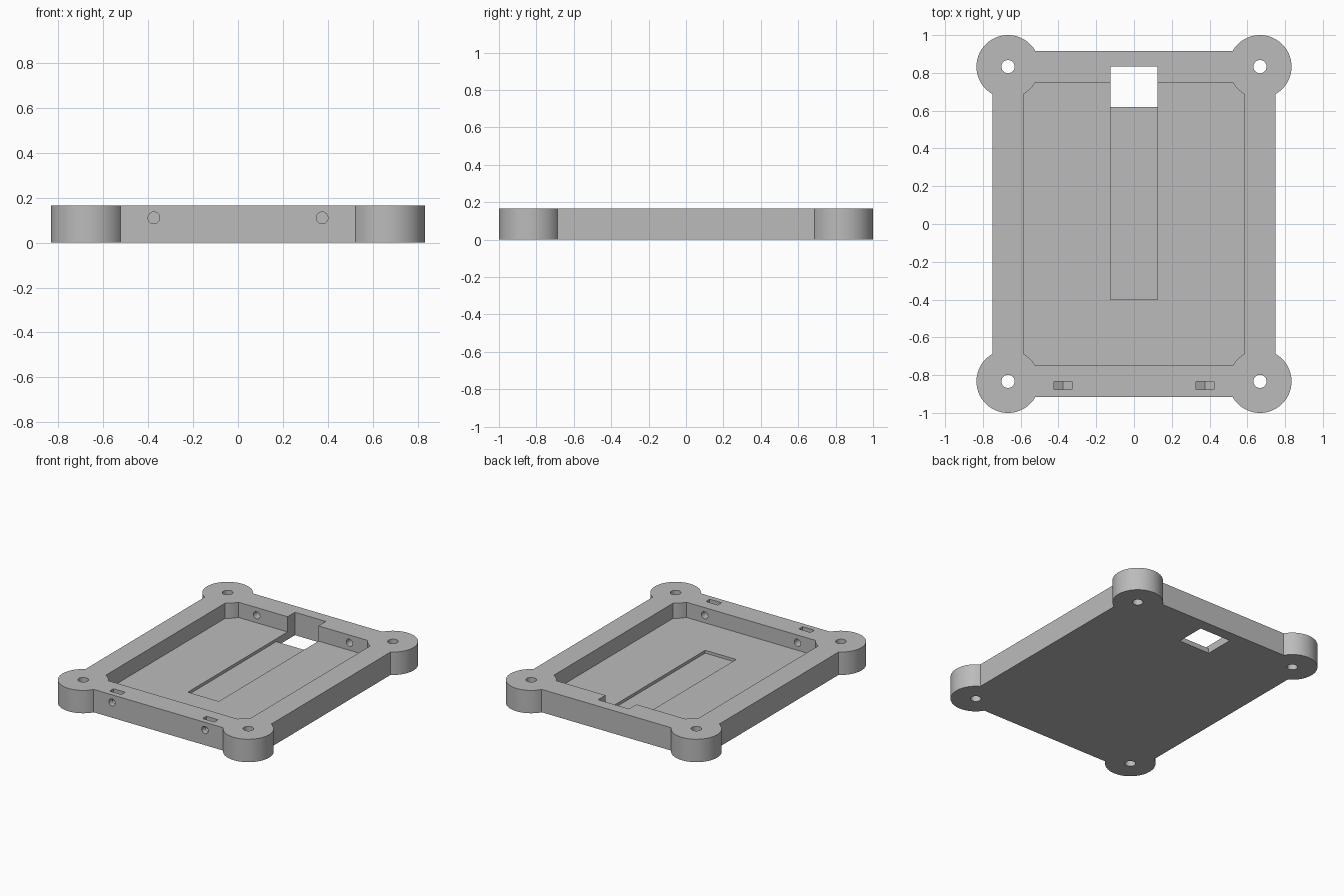
import bpy
import math

if "Cube" in bpy.data.objects:
    bpy.data.objects.remove(bpy.data.objects["Cube"], do_unlink=True)

HEIGHT = 0.167
FLOOR = 0.056
CHANNEL_FLOOR = 0.035
POST_X, POST_Y, POST_R = 0.667, 0.833, 0.167
BOLT_X, BOLT_Z = 0.375, 0.111
ABOVE = HEIGHT + 0.1

grey = bpy.data.materials.new("light grey plastic")
grey.use_nodes = True
colour = (0.5, 0.5, 0.5, 1)
grey.diffuse_color = colour
grey.node_tree.nodes["Principled BSDF"].inputs["Base Color"].default_value = colour


def box(name, low, high):
    centre = [(a + b) / 2 for a, b in zip(low, high)]
    bpy.ops.mesh.primitive_cube_add(size=1, location=centre)
    ob = bpy.context.object
    ob.name = name
    ob.scale = [b - a for a, b in zip(low, high)]
    bpy.ops.object.transform_apply(location=True, rotation=True, scale=True)
    ob.data.materials.append(grey)
    return ob


def cylinder(name, start, length, radius, sides=64, along_y=False, turn=0):
    x, y, z = start
    centre = (x, y + length / 2, z) if along_y else (x, y, z + length / 2)
    tilt = (math.pi / 2, turn, 0) if along_y else (0, 0, 0)
    bpy.ops.mesh.primitive_cylinder_add(
        vertices=sides, radius=radius, depth=length, location=centre, rotation=tilt)
    ob = bpy.context.object
    ob.name = name
    bpy.ops.object.transform_apply(location=True, rotation=True, scale=True)
    ob.data.materials.append(grey)
    return ob


def combine(target, tool, operation="DIFFERENCE"):
    mod = target.modifiers.new("combine", "BOOLEAN")
    mod.operation = operation
    mod.solver = "EXACT"
    mod.object = tool
    bpy.context.view_layer.objects.active = target
    bpy.ops.object.modifier_apply(modifier=mod.name)
    bpy.data.objects.remove(tool, do_unlink=True)


# Open tray
tray = box("tray", (-0.75, -0.917, 0), (0.75, 0.917, HEIGHT))
combine(tray, box("cavity", (-0.585, -0.75, FLOOR), (0.585, 0.75, ABOVE)))

# Round corner posts with screw holes
corners = [(sx * POST_X, sy * POST_Y) for sx in (-1, 1) for sy in (-1, 1)]
for x, y in corners:
    combine(tray, cylinder("post", (x, y, 0), HEIGHT, POST_R, 96), "UNION")
for x, y in corners:
    combine(tray, cylinder("screw_hole", (x, y, -0.1), 0.5, 0.035, 48))

# Shallow floor channel, and a window that also notches the back wall
combine(tray, box("channel", (-0.125, -0.4, CHANNEL_FLOOR), (0.125, 0.7, ABOVE)))
combine(tray, box("window", (-0.125, 0.62, -0.1), (0.125, 0.835, ABOVE)))

# Bolt holes through the front wall, blind in the back wall, with nut traps
NUT_R = 0.055
half = NUT_R * math.cos(math.pi / 6)
for x in (-BOLT_X, BOLT_X):
    combine(tray, cylinder("front_bolt_hole", (x, -1, BOLT_Z), 0.3, 0.026, 32, True))
    combine(tray, cylinder("back_bolt_hole", (x, 0.7, BOLT_Z), 0.133, 0.026, 32, True))
    trap = cylinder("nut_trap", (x, -0.877, BOLT_Z), 0.044, NUT_R, 6, True)
    combine(trap, box("nut_slot", (x - half, -0.877, BOLT_Z), (x + half, -0.833, ABOVE)), "UNION")
    combine(tray, trap)

bpy.ops.object.select_all(action="DESELECT")
tray.select_set(True)
bpy.context.view_layer.objects.active = tray
bpy.ops.object.shade_smooth_by_angle(angle=math.radians(25))
